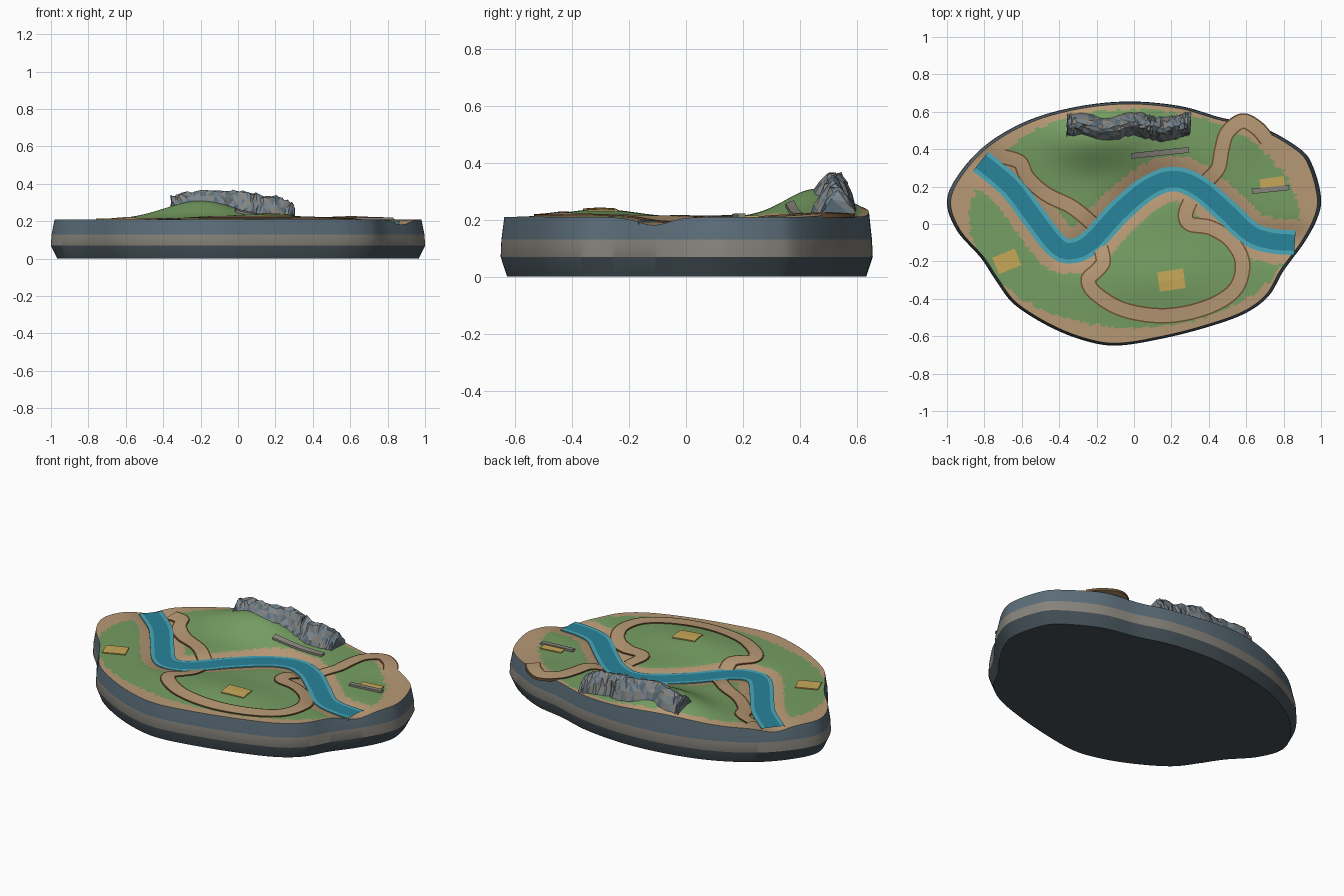
import bpy, bmesh, math, random
from mathutils import Vector, kdtree

random.seed(4)
cube = bpy.data.objects.get("Cube")
if cube:
    bpy.data.objects.remove(cube)


def material(name, rgb):
    lin = [((c / 255 + 0.055) / 1.055) ** 2.4 for c in rgb] + [1]
    m = bpy.data.materials.new(name)
    m.use_nodes = True
    m.diffuse_color = lin
    m.node_tree.nodes["Principled BSDF"].inputs["Base Color"].default_value = lin
    return m


GRASS = material("grass_green", (117, 157, 98))
SAND = material("sand", (183, 153, 117))
BROWN = material("path_edge_brown", (112, 82, 54))
SHALLOW = material("shallow_water", (74, 168, 186))
DEEP = material("deep_water", (40, 131, 155))
SLATE = material("slate_blue", (92, 110, 122))
STONE = material("warm_stone", (136, 132, 124))
DARK = material("dark_slate", (68, 80, 87))
GOLD = material("field_gold", (200, 168, 88))
ROCK = material("rock_grey", (122, 132, 140))


def spline(pts, closed=False, steps=10):
    """Smooth curve through the points."""
    n, out = len(pts), []
    pick = (lambda i: Vector(pts[i % n])) if closed else (lambda i: Vector(pts[min(max(i, 0), n - 1)]))
    for i in range(n if closed else n - 1):
        a, b, c, d = (pick(i + k) for k in (-1, 0, 1, 2))
        for s in range(steps):
            t = s / steps
            out.append(0.5 * (2 * b + (c - a) * t + (2 * a - 5 * b + 4 * c - d) * t * t
                              + (3 * b - a - 3 * c + d) * t ** 3))
    return out if closed else out + [Vector(pts[-1])]


def finish(name, bm, mats, smooth=None):
    bmesh.ops.recalc_face_normals(bm, faces=bm.faces)
    me = bpy.data.meshes.new(name)
    bm.to_mesh(me)
    bm.free()
    for m in mats:
        me.materials.append(m)
    ob = bpy.data.objects.new(name, me)
    bpy.context.collection.objects.link(ob)
    if smooth:
        bpy.ops.object.select_all(action="DESELECT")
        ob.select_set(True)
        bpy.context.view_layer.objects.active = ob
        bpy.ops.object.shade_smooth_by_angle(angle=math.radians(smooth))
    return ob


def bridge(bm, rows, closed=False, mat=lambda i, j: 0):
    """Quads between neighbouring rows of vertices."""
    for i in range(len(rows) - 1):
        a, b = rows[i], rows[i + 1]
        n = len(a)
        for j in range(n if closed else n - 1):
            k = (j + 1) % n
            bm.faces.new((a[j], a[k], b[k], b[j])).material_index = mat(i, j)


# Shared layout: island outline and river line
outline = spline([(1, .14), (.96, .3), (.89, .4), (.68, .52), (.46, .57), (.25, .63), (-.02, .655),
                  (-.29, .63), (-.55, .56), (-.77, .44), (-.92, .29), (-1, .13), (-.95, -.03),
                  (-.82, -.18), (-.74, -.3), (-.64, -.43), (-.45, -.55), (-.26, -.625), (-.09, -.65),
                  (.14, -.615), (.38, -.555), (.59, -.48), (.72, -.385), (.8, -.25), (.91, -.1),
                  (.98, .03)], closed=True)
river_line = spline([(-.82, .335), (-.66, .2), (-.53, .03), (-.42, -.11), (-.34, -.145), (-.235, -.1),
                     (-.075, .07), (.085, .2), (.22, .24), (.35, .19), (.49, .07), (.62, -.05),
                     (.73, -.09), (.86, -.1)])
tree = kdtree.KDTree(len(river_line))
for idx, p in enumerate(river_line):
    tree.insert((p.x, p.y, 0), idx)
tree.balance()


def river_distance(x, y):
    return tree.find((x, y, 0))[2]


def bump(x, y, cx, cy, sx, sy):
    return math.exp(-((x - cx) / sx) ** 2 / 2 - ((y - cy) / sy) ** 2 / 2)


def ground(x, y):
    return (0.209 + 0.1 * bump(x, y, -.2, .46, .19, .11) + 0.028 * bump(x, y, .12, -.3, .22, .12)
            + 0.012 * bump(x, y, .6, .48, .12, .1)
            - 0.03 * math.exp(-(river_distance(x, y) / 0.09) ** 2))


RIM = 0.98
# Layered base wall
bm = bmesh.new()
rows = [[bm.verts.new((p.x * s, p.y * s, z or ground(p.x * RIM, p.y * RIM))) for p in outline]
        for s, z in ((.965, 1e-6), (1, .07), (.996, .13), (RIM, None))]
bridge(bm, rows, True, lambda i, j: i)
bm.faces.new(rows[0])
finish("island_base", bm, [DARK, STONE, SLATE], 25)

# Terrain, coloured by closeness to the rim and the river
bm = bmesh.new()
RINGS = 56
rows = []
for r in range(1, RINGS + 1):
    s = RIM * r / RINGS
    rows.append([bm.verts.new((p.x * s, p.y * s, ground(p.x * s, p.y * s))) for p in outline])
bridge(bm, rows, True)
centre = bm.verts.new((0, 0, ground(0, 0)))
for j in range(len(outline)):
    bm.faces.new((centre, rows[0][j - 1], rows[0][j]))
for f in bm.faces:
    c = f.calc_center_median()
    edge = (c.x / .88) ** 2 + ((c.y - .03) / .585) ** 2 + random.uniform(-.025, .025)
    f.material_index = int(edge > 1 or river_distance(c.x, c.y) < .122 + random.uniform(-.006, .006))
finish("terrain", bm, [GRASS, SAND], 60)


def ribbon(name, line, half, border, lift, mats, level=None):
    """Strip along a line with a coloured border and short side skirts."""
    offs = [-half, -half, border - half, 0, half - border, half, half]
    bm, rows = bmesh.new(), []
    for i, p in enumerate(line):
        t = (line[min(i + 1, len(line) - 1)] - line[max(i - 1, 0)]).normalized()
        row = []
        for k, o in enumerate(offs):
            x, y = p.x - t.y * o, p.y + t.x * o
            z = (level or ground(x, y)) + lift - (.015 if k in (0, 6) else 0)
            row.append(bm.verts.new((x, y, z)))
        rows.append(row)
    bridge(bm, rows, mat=lambda i, j: int(j in (2, 3)))
    finish(name, bm, mats, 40)


# River and footpaths
ribbon("river", river_line, .066, .022, 0, [SHALLOW, DEEP], .198)
paths = {
    "loop_path": [(-.18, -.12), (-.165, -.2), (-.2, -.25), (-.245, -.3), (-.2, -.375), (-.05, -.46),
                  (.17, -.49), (.39, -.445), (.54, -.35), (.58, -.21), (.52, -.09), (.41, -.02),
                  (.3, 0), (.275, .05), (.3, .12)],
    "back_path": [(.39, .23), (.45, .3), (.47, .4), (.5, .49), (.58, .55), (.66, .51), (.71, .45)],
    "side_path": [(-.22, 0), (-.33, .09), (-.47, .16), (-.57, .25), (-.61, .33), (-.7, .36)],
}
for name, pts in paths.items():
    ribbon(name, spline(pts), .042, .008, .006, [BROWN, SAND])


def slab(name, x, y, length, width, turn, height, mat, n=10):
    """Thin block that follows the ground."""
    c, s = math.cos(math.radians(turn)), math.sin(math.radians(turn))
    bm, rows = bmesh.new(), []
    for i in range(n + 1):
        u = (i / n - .5) * length
        row = []
        for v, low in ((-.5, 1), (-.5, 0), (0, 0), (.5, 0), (.5, 1)):
            px, py = x + u * c - v * width * s, y + u * s + v * width * c
            row.append(bm.verts.new((px, py, ground(px, py) + (-.01 if low else height))))
        rows.append(row)
    bridge(bm, rows)
    for end in (rows[0], rows[-1]):
        bm.faces.new(end)
    finish(name, bm, [mat])


# Crop fields and low walls
slab("field_left", -.68, -.2, .13, .095, 22, .006, GOLD)
slab("field_front", .2, -.3, .14, .105, 8, .006, GOLD)
slab("field_right", .74, .215, .13, .065, 8, .006, GOLD)
slab("long_wall", .14, .38, .31, .03, 6, .012, STONE)
slab("short_wall", .73, .185, .2, .028, 6, .012, STONE)

# Jagged rock ridge
crest = spline([(-.36, .335), (-.3, .352), (-.1, .368), (.04, .366), (.12, .342), (.24, .33), (.3, .285)], steps=6)
section = [(-.07, 0), (-.052, .35), (-.035, .62), (-.014, .92), (.008, 1), (.03, .8), (.05, .5), (.07, 0)]
bm = bmesh.new()
rows = []
for p in crest:
    mid = .518 + .014 * math.sin(p.x * 21 + 1.5)
    row = []
    for off, frac in section:
        y = mid + off + random.uniform(-.008, .008)
        low = ground(p.x, y) - .02
        z = low + frac * (p.y - low) + (random.uniform(-.012, .006) if frac else 0)
        row.append(bm.verts.new((p.x + random.uniform(-.006, .006), y, z)))
    rows.append(row)
bridge(bm, rows)
for end in (rows[0], rows[-1]):
    bm.faces.new(end)
bmesh.ops.triangulate(bm, faces=bm.faces)
for f in bm.faces:
    f.material_index = random.choice((0, 0, 1, 2))
finish("rock_ridge", bm, [ROCK, SLATE, STONE])
